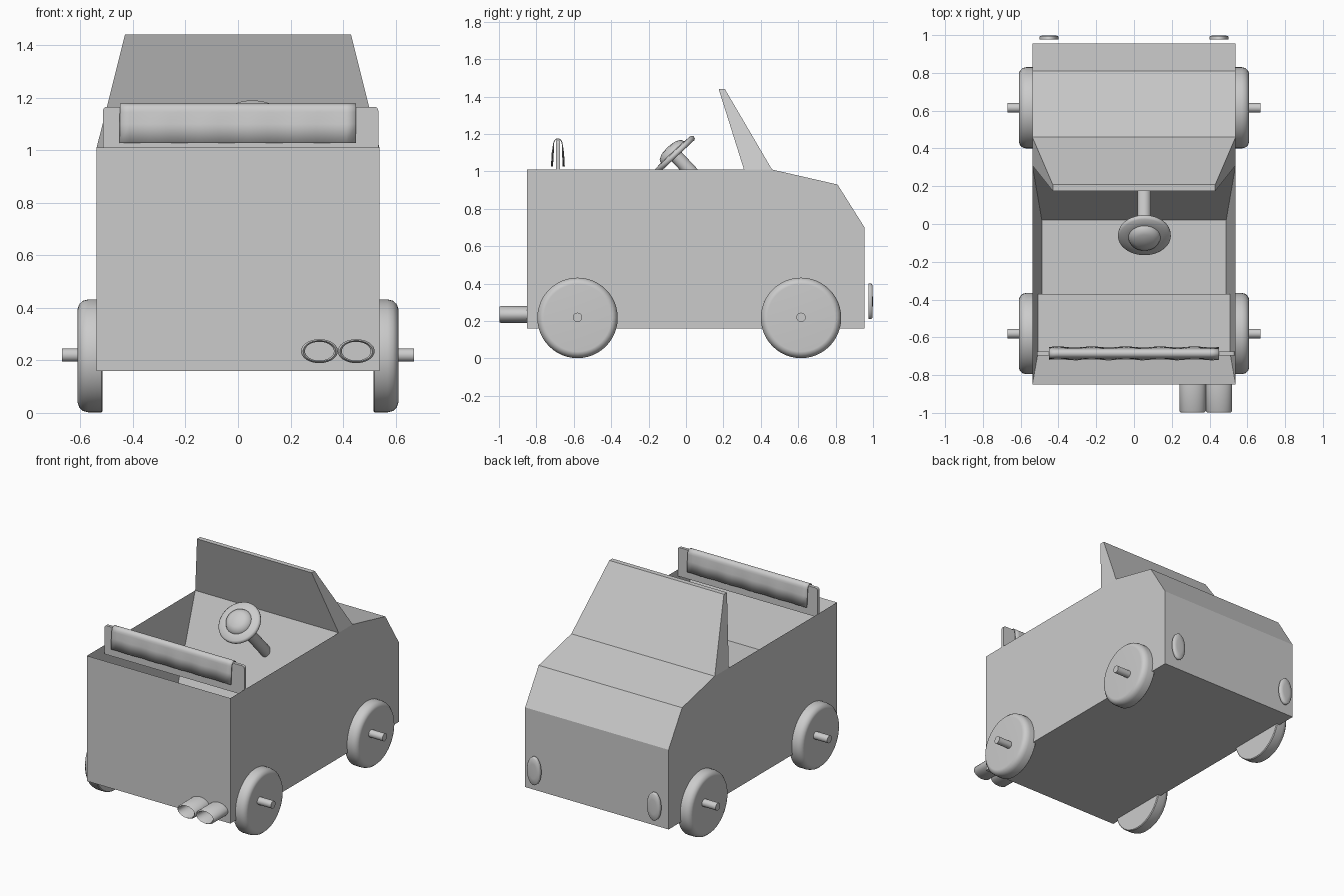
import bpy, bmesh, math
from mathutils import Matrix, Vector

cube = bpy.data.objects.get("Cube")
if cube:
    bpy.data.objects.remove(cube)

grey = bpy.data.materials.new("plain grey")
grey.use_nodes = True
COLOUR = (0.6, 0.6, 0.6, 1)
grey.diffuse_color = COLOUR
grey.node_tree.nodes["Principled BSDF"].inputs["Base Color"].default_value = COLOUR


def finish(bm, name, smooth=None):
    """Turn a bmesh into a named, coloured object."""
    bmesh.ops.recalc_face_normals(bm, faces=bm.faces)
    mesh = bpy.data.meshes.new(name)
    bm.to_mesh(mesh)
    bm.free()
    mesh.materials.append(grey)
    obj = bpy.data.objects.new(name, mesh)
    bpy.context.collection.objects.link(obj)
    if smooth:
        bpy.ops.object.select_all(action='DESELECT')
        obj.select_set(True)
        bpy.context.view_layer.objects.active = obj
        bpy.ops.object.shade_smooth_by_angle(angle=math.radians(smooth))
    return obj


def lathe(name, profile, centre, axis, scale=(1, 1, 1), smooth=40, steps=48):
    """Spin (radius, height) points round an axis through centre."""
    bm = bmesh.new()
    verts = [bm.verts.new((r, 0, h)) for r, h in profile]
    edges = [bm.edges.new(pair) for pair in zip(verts, verts[1:])]
    bmesh.ops.spin(bm, geom=verts + edges, axis=(0, 0, 1), cent=(0, 0, 0),
                   angle=math.tau, steps=steps)
    bmesh.ops.remove_doubles(bm, verts=bm.verts, dist=0.0005)
    turn = Vector((0, 0, 1)).rotation_difference(Vector(axis)).to_matrix().to_4x4()
    bm.transform(Matrix.Translation(centre) @ Matrix.Diagonal((*scale, 1)) @ turn)
    return finish(bm, name, smooth)


def mirrored_sections(bm, points):
    """Make left and right vertices for (y, z, half width) points."""
    return [[bm.verts.new((s * w, y, z)) for y, z, w in points] for s in (-1, 1)]


# Body: outer shell and tapered cockpit meeting along a sharp rim
W, RIM = 0.538, 1.01
outer = [(0.31, RIM, W), (0.46, RIM, W), (0.81, 0.93, W), (0.955, 0.70, W),
         (0.955, 0.16, W), (-0.85, 0.16, W), (-0.85, RIM, W)]
inner = [(-0.68, 0.63, 0.508), (-0.37, 0.63, 0.508),
         (-0.37, 0.38, 0.488), (0.02, 0.38, 0.488)]
bm = bmesh.new()
left, right = mirrored_sections(bm, outer + inner)
count, n = len(left), len(outer)
for i in range(count):
    j = (i + 1) % count
    bm.faces.new((left[i], left[j], right[j], right[i]))
for side in (left, right):
    bm.faces.new(side[:n])
    bm.faces.new(side[n - 1:] + side[:1])
finish(bm, "body")

# Windscreen: tapered slanted wedge
bm = bmesh.new()
left, right = mirrored_sections(bm, [(0.31, RIM, W), (0.46, RIM, W),
                                     (0.208, 1.44, 0.43), (0.175, 1.44, 0.43)])
for i in range(4):
    j = (i + 1) % 4
    bm.faces.new((left[i], left[j], right[j], right[i]))
bm.faces.new(left)
bm.faces.new(right)
finish(bm, "windscreen")

# Wheels: dished discs with rounded treads, and axles
tyre = [(0, -0.045), (0.21, -0.045), (0.215, -0.04), (0.215, 0.01),
        (0.21, 0.03), (0.197, 0.044), (0.18, 0.05), (0, 0)]
for place, y in (("rear", -0.58), ("front", 0.615)):
    for side, s in (("right", -1), ("left", 1)):
        lathe(f"{place}_{side}_wheel", tyre, (s * 0.56, y, 0.217), (s, 0, 0))
    lathe(f"{place}_axle", [(0, -0.67), (0.025, -0.67), (0.025, 0.67), (0, 0.67)],
          (0, y, 0.22), (1, 0, 0), steps=24)

# Exhaust pipes: flattened hollow tubes
pipe = [(0.055, -0.02), (0.055, 0.14), (0.062, 0.148), (0.07, 0.14),
        (0.07, -0.02), (0.055, -0.02)]
for name, x in (("inner_exhaust", 0.31), ("outer_exhaust", 0.45)):
    lathe(name, pipe, (x, -0.85, 0.235), (0, -1, 0), scale=(1, 1, 0.65), smooth=60)

# Headlights: thin upright ovals standing just off the nose
lamp = [(0, 0), (0.095, 0), (0.095, 0.014), (0.088, 0.019), (0.05, 0.021), (0, 0.022)]
for side, s in (("right", -1), ("left", 1)):
    lathe(f"{side}_headlight", lamp, (s * 0.45, 0.977, 0.305), (0, 1, 0),
          scale=(0.52, 1, 1), smooth=80)

# Steering wheel with domed hub, and its column
hub = Vector((0.055, -0.06, 1.09))
tilt = Vector((0, -0.68, 0.73))
disc = [(0, -0.015), (0.13, -0.015), (0.139, -0.008), (0.14, 0.004), (0.13, 0.015),
        (0.085, 0.018), (0.078, 0.035), (0.05, 0.05), (0, 0.056)]
lathe("steering_wheel", disc, hub, tilt, smooth=60)
lathe("steering_column", [(0, 0), (0.036, 0), (0.036, 0.42), (0, 0.42)],
      hub, -tilt, steps=32)

# Rear rail: thin board with rounded top corners
bm = bmesh.new()
bmesh.ops.create_cube(bm, size=1, matrix=Matrix.Translation((0.01, -0.685, 1.067))
                      @ Matrix.Diagonal((1.048, 0.02, 0.196, 1)))
corners = [e for e in bm.edges if all(v.co.z > 1.1 for v in e.verts)
           and abs(e.verts[0].co.x - e.verts[1].co.x) < 0.01]
bmesh.ops.bevel(bm, geom=corners, offset=0.015, segments=4, profile=0.5, affect='EDGES')
finish(bm, "rear_rail", 30)

# Cloth: thin sheet draped over the rail, with a gently uneven hem
bm = bmesh.new()
drape = [(-0.034, 1.027), (-0.03, 1.1)]
drape += [(-0.026 * math.cos(a), 1.145 + 0.032 * math.sin(a))
          for a in (math.pi * k / 8 for k in range(9))]
drape += [(0.03, 1.1), (0.034, 1.027)]
rows = []
for k in range(25):
    x = -0.45 + 0.9 * k / 24
    ripple = 0.003 * math.sin(k * 1.3)
    rows.append([bm.verts.new((x, -0.685 + y + ripple * (z < 1.12), z))
                 for y, z in drape])
for a, b in zip(rows, rows[1:]):
    for i in range(len(drape) - 1):
        bm.faces.new((a[i], a[i + 1], b[i + 1], b[i]))
cloth = finish(bm, "draped_cloth", 60)
thickness = cloth.modifiers.new("thickness", 'SOLIDIFY')
thickness.thickness = 0.005
